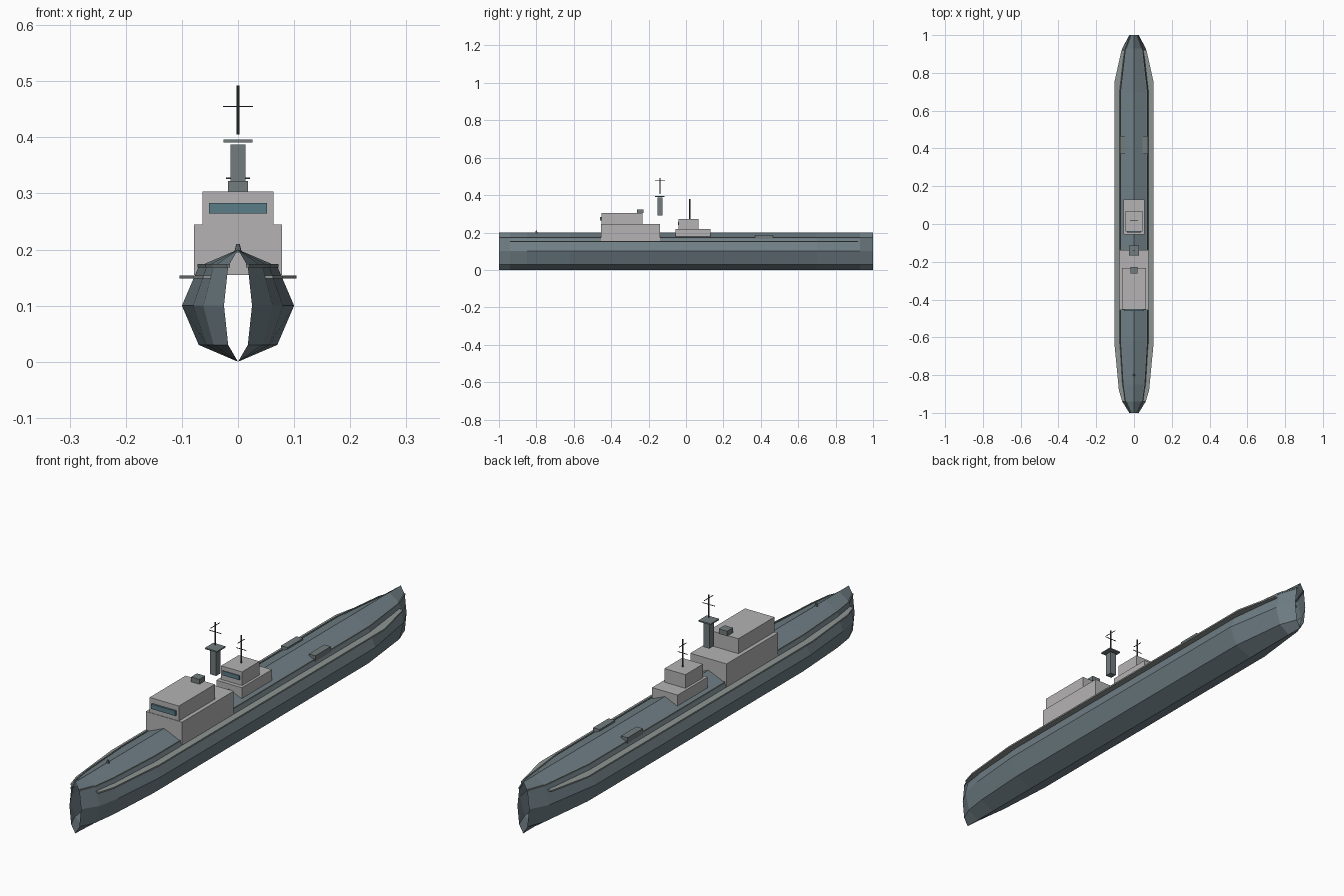
import bpy, bmesh
from mathutils import Vector

if "Cube" in bpy.data.objects:
    bpy.data.objects.remove(bpy.data.objects["Cube"])


def mat(name, r, g, b):
    m = bpy.data.materials.new(name)
    m.diffuse_color = (r, g, b, 1)
    m.use_nodes = True
    m.node_tree.nodes["Principled BSDF"].inputs["Base Color"].default_value = m.diffuse_color
    return m


HULL = mat("hull_blue_grey", 0.16, 0.21, 0.235)
LIGHT = mat("light_grey", 0.46, 0.45, 0.45)
WALK = mat("walkway_grey", 0.27, 0.30, 0.29)
TRIM = mat("trim_grey", 0.17, 0.20, 0.205)
DARK = mat("mast_dark", 0.05, 0.06, 0.065)
GLASS = mat("window_teal", 0.10, 0.20, 0.24)


def make(name, bm, material, mirror=False):
    bmesh.ops.recalc_face_normals(bm, faces=bm.faces)
    me = bpy.data.meshes.new(name)
    bm.to_mesh(me)
    bm.free()
    me.materials.append(material)
    ob = bpy.data.objects.new(name, me)
    bpy.context.collection.objects.link(ob)
    if mirror:
        mod = ob.modifiers.new("Mirror", 'MIRROR')
        mod.use_clip = True
        mod.merge_threshold = 0.0005
    return ob


def box(name, x, y, z, material, mirror=False):
    """Box from (min, max) ranges on each axis."""
    bm = bmesh.new()
    bmesh.ops.create_cube(bm, size=1)
    for v in bm.verts:
        v.co = Vector([(r[0] + r[1]) / 2 + c * (r[1] - r[0]) for r, c in zip((x, y, z), v.co)])
    return make(name, bm, material, mirror)


def cone(name, y, z0, z1, r0, r1, material, sides=8):
    bm = bmesh.new()
    bmesh.ops.create_cone(bm, cap_ends=True, segments=sides, radius1=r0, radius2=r1, depth=z1 - z0)
    bmesh.ops.translate(bm, verts=bm.verts, vec=(0, y, (z0 + z1) / 2))
    return make(name, bm, material)


def loft(name, rings, material, closed):
    """Skin between matching cross-sections; closed ones are capped at the ends."""
    bm = bmesh.new()
    vs = [[bm.verts.new(p) for p in ring] for ring in rings]
    n = len(vs[0])
    for a, b in zip(vs, vs[1:]):
        for i in range(n if closed else n - 1):
            j = (i + 1) % n
            bm.faces.new((a[i], a[j], b[j], b[i]))
    if closed:
        bm.faces.new(vs[0])
        bm.faces.new(vs[-1])
    return make(name, bm, material, mirror=True)


# Hull: half section scaled in width along the length, both ends open
section = [(0, 0), (0.07, 0.03), (0.1, 0.1), (0.07, 0.17), (0, 0.2)]
stations = [(-1, 0.25), (-0.94, 0.62), (-0.85, 0.8), (-0.62, 1),
            (0.7, 1), (0.93, 0.62), (1, 0.25)]
loft("hull", [[(x * s, y, z) for x, z in section] for y, s in stations], HULL, False)

# Low toe rail along each deck edge
loft("deck_edge_rail", [[(0.07 * s + dx, y, z) for dx, z in
     ((-0.003, 0.168), (0.002, 0.168), (0.002, 0.174), (-0.003, 0.174))]
     for y, s in stations], TRIM, True)

# Side walkways that follow the hull: y, outer edge
walk = [(-0.94, 0.062), (-0.88, 0.08), (-0.63, 0.104), (0.75, 0.104), (0.92, 0.066)]
loft("side_walkway", [[(x - 0.035, y, 0.148), (x, y, 0.148), (x, y, 0.154), (x - 0.035, y, 0.154)]
     for y, x in walk], WALK, True)

# Forward superstructure and bridge
box("main_house", (-0.078, 0.078), (-0.455, -0.138), (0.155, 0.245), LIGHT)
box("bridge", (-0.063, 0.063), (-0.453, -0.232), (0.245, 0.303), LIGHT)
box("bridge_window", (-0.052, 0.052), (-0.46, -0.452), (0.264, 0.283), GLASS)
box("bridge_roof_box", (-0.018, 0.018), (-0.263, -0.227), (0.303, 0.322), TRIM)

# Midship deckhouse
box("deckhouse_lower", (-0.055, 0.055), (-0.055, 0.13), (0.178, 0.22), LIGHT)
box("deckhouse_upper", (-0.045, 0.045), (-0.04, 0.068), (0.22, 0.273), LIGHT)
box("deckhouse_window", (-0.036, 0.036), (-0.044, -0.038), (0.24, 0.257), GLASS)

# Tower with platform
box("tower", (-0.013, 0.013), (-0.153, -0.125), (0.292, 0.387), TRIM)
box("tower_platform", (-0.026, 0.026), (-0.166, -0.114), (0.391, 0.396), TRIM)

# Masts with crossed yards
for tag, y, z0, z1, zx, zy, w in (("fore", -0.14, 0.405, 0.492, 0.455, 0.48, 0.027),
                                  ("aft", 0.02, 0.273, 0.38, 0.327, 0.358, 0.021)):
    cone(tag + "_mast", y, z0, z1, 0.003, 0.003, DARK)
    box(tag + "_yard_across", (-w, w), (y - 0.001, y + 0.001), (zx - 0.001, zx + 0.001), DARK)
    box(tag + "_yard_along", (-0.001, 0.001), (y - w, y + w), (zy - 0.001, zy + 0.001), DARK)

# Deck lockers and bow post
box("deck_locker", (0.046, 0.074), (0.37, 0.465), (0.165, 0.187), TRIM, mirror=True)
cone("bow_post", -0.8, 0.195, 0.21, 0.007, 0.003, TRIM)
